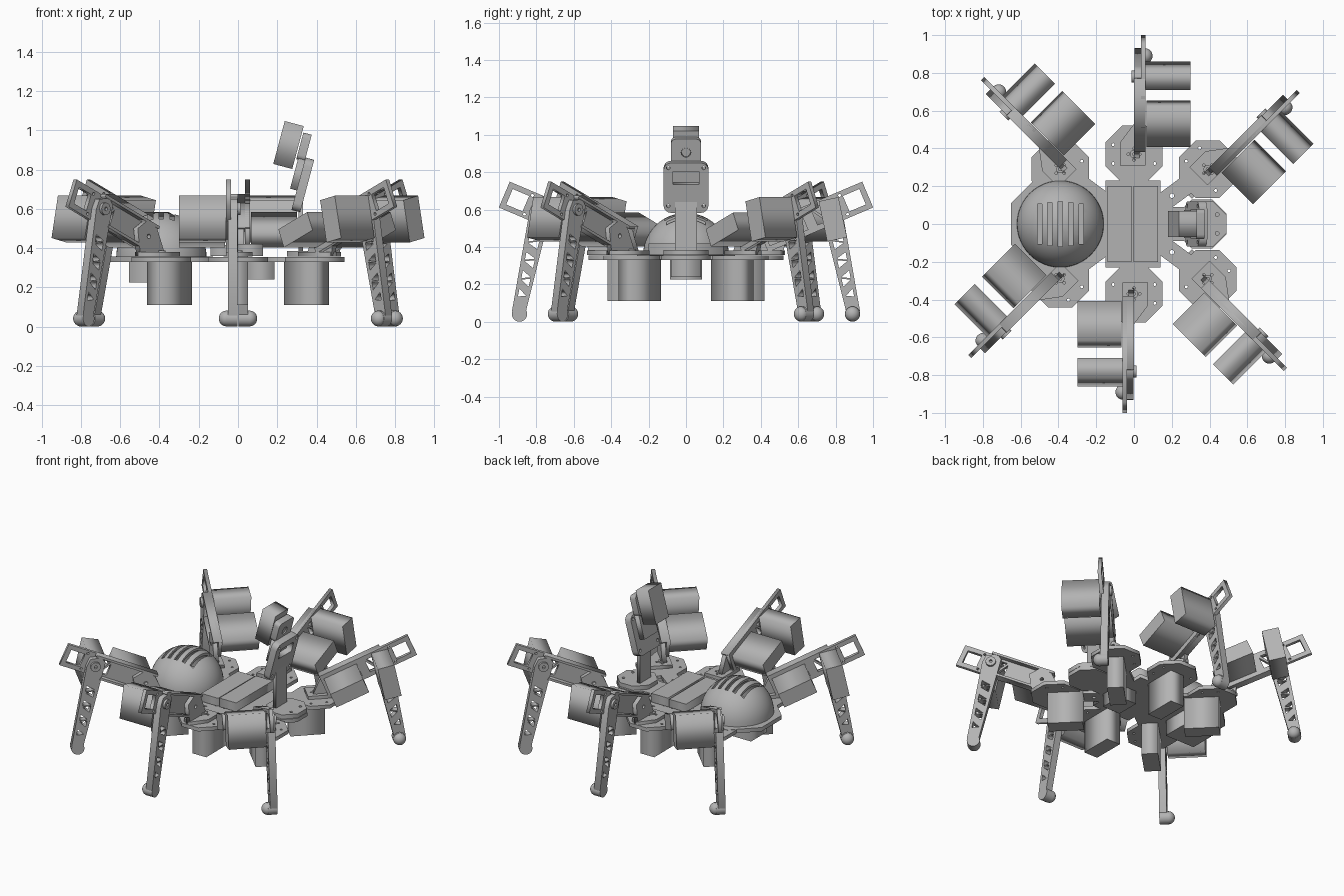
import bpy
import bmesh
from math import radians, sin, cos, pi
from mathutils import Matrix, Vector

old = bpy.data.objects.get("Cube")
if old:
    bpy.data.objects.remove(old)

grey = bpy.data.materials.new("plain_grey")
grey.use_nodes = True
colour = (0.45, 0.45, 0.45, 1)
grey.diffuse_color = colour
grey.node_tree.nodes["Principled BSDF"].inputs["Base Color"].default_value = colour

scene_objects = bpy.context.scene.collection.objects
# Stands a flat plate upright: its u runs along y, its v along z, its thickness along x
UPRIGHT = Matrix(((0, 0, 1, 0), (1, 0, 0, 0), (0, 1, 0, 0), (0, 0, 0, 1)))
move = Matrix.Translation


def add(name, mesh, matrix=None):
    if not mesh.materials:
        mesh.materials.append(grey)
    obj = bpy.data.objects.new(name, mesh)
    scene_objects.link(obj)
    if matrix:
        obj.matrix_world = matrix
    return obj


def baked(obj):
    bpy.context.view_layer.update()
    graph = bpy.context.evaluated_depsgraph_get()
    return bpy.data.meshes.new_from_object(obj.evaluated_get(graph))


def plate(outline, holes, low, high, matrix=None):
    """Flat plate with holes, from low to high along its thickness."""
    curve = bpy.data.curves.new("outline", "CURVE")
    curve.dimensions = "2D"
    curve.fill_mode = "BOTH"
    curve.extrude = (high - low) / 2
    for points in [outline] + list(holes):
        spline = curve.splines.new("POLY")
        spline.points.add(len(points) - 1)
        for p, (u, v) in zip(spline.points, points):
            p.co = (u, v, 0, 1)
        spline.use_cyclic_u = True
    temp = bpy.data.objects.new("outline", curve)
    scene_objects.link(temp)
    mesh = baked(temp)
    bpy.data.objects.remove(temp)
    mesh.materials.clear()
    mesh.transform((matrix or Matrix()) @ move((0, 0, (low + high) / 2)))
    return mesh


def ring(x, y, r, n=12, turn=0.0):
    return [(x + r * cos(turn + 2 * pi * i / n), y + r * sin(turn + 2 * pi * i / n)) for i in range(n)]


def octagon(x, y, half):
    return ring(x, y, half / cos(pi / 8), 8, pi / 8)


def rect(u0, u1, v0, v1):
    return [(u0, v0), (u1, v0), (u1, v1), (u0, v1)]


def rounded(hu, hv, r):
    pts = []
    for k, (su, sv) in enumerate([(1, 1), (-1, 1), (-1, -1), (1, -1)]):
        for i in range(5):
            a = (k + i / 4) * pi / 2
            pts.append((su * (hu - r) + r * cos(a), sv * (hv - r) + r * sin(a)))
    return pts


def box(x0, x1, y0, y1, z0, z1, matrix=None):
    return plate(rect(x0, x1, y0, y1), [], z0, z1, matrix)


def ball(centre, scale, n=24):
    mesh = bpy.data.meshes.new("ball")
    bm = bmesh.new()
    bmesh.ops.create_uvsphere(bm, u_segments=n, v_segments=n // 2, radius=1)
    bm.transform(move(centre) @ Matrix.Diagonal((*scale, 1)))
    bm.to_mesh(mesh)
    bm.free()
    return mesh


def smooth(obj):
    bpy.ops.object.select_all(action="DESELECT")
    obj.select_set(True)
    bpy.context.view_layer.objects.active = obj
    bpy.ops.object.shade_smooth_by_angle(angle=radians(35))


# ---- One leg: y runs outward from the hip, x is the servo side ----
femur = move((0, 0.04, 0.442)) @ UPRIGHT @ Matrix.Rotation(radians(23), 4, "Z")
shin_servo = move((0, 0.415, 0.548)) @ UPRIGHT @ Matrix.Rotation(radians(12), 4, "Z")
screws = [p for a in range(4) for p in [(0.03 * cos(a * pi / 2), 0.03 * sin(a * pi / 2))]]

# Lightening triangles that alternate up the shin
foot_in, foot_out = Vector((0.485, 0.06)), Vector((0.56, 0.06))
knee_in, knee_out = Vector((0.345, 0.62)), Vector((0.465, 0.6))


def shin_point(across, up):
    return tuple(foot_in.lerp(knee_in, up).lerp(foot_out.lerp(knee_out, up), across))


triangles = []
for i in range(7):
    a, b = 0.14 + i * 0.09, 0.14 + i * 0.09 + 0.075
    s = 0.22 if i % 2 else 0.78
    triangles.append([shin_point(s, a), shin_point(s, b), shin_point(1 - s, b if i % 2 else a)])
shin_outline = [tuple(foot_in), (0.5, 0.02), (0.54, 0.02), tuple(foot_out),
                tuple(knee_out), (0.44, 0.65), (0.37, 0.655), tuple(knee_in)]

femur_holes = [rect(0.485, 0.58, -0.045, 0.045), ring(0.47, 0.055, 0.008), ring(0.47, -0.055, 0.008),
               [(0.3, -0.045), (0.35, -0.045), (0.3, 0.035)], [(0.36, 0.045), (0.36, -0.035), (0.31, 0.045)]]

leg_parts = {
    "hip_plate": plate(octagon(0, 0, 0.152), [ring(x, y, 0.008) for x in (-0.11, 0.11) for y in (-0.05, 0.05)],
                       0.33, 0.355),
    "hip_servo": box(-0.052, 0.052, -0.17, 0.05, 0.11, 0.335),
    "hip_turntable": plate([(-0.075, -0.06), (0.06, -0.06), (0.06, 0.13), (0, 0.16), (-0.075, 0.06)],
                           [ring(x, y, 0.007) for x, y in screws], 0.358, 0.38),
    "hip_horn": plate(ring(0, 0, 0.022), [ring(0, 0, 0.008)], 0.38, 0.388),
    "hip_upright": plate([(-0.03, 0.36), (0.15, 0.36), (0.17, 0.5), (0.1, 0.54), (0.03, 0.5)],
                         [ring(0.09, 0.46, 0.012)], 0.0, 0.03, UPRIGHT),
    "thigh_plate": plate(rect(0, 0.61, -0.075, 0.075), femur_holes, 0.036, 0.06, femur),
    "thigh_top_rail": box(0, 0.42, 0.06, 0.075, 0, 0.06, femur),
    "thigh_bottom_rail": box(0, 0.34, -0.075, -0.06, 0, 0.06, femur),
    "thigh_servo": box(0.01, 0.235, -0.05, 0.05, 0.065, 0.3, femur @ move((0.01, 0, 0))),
    "shin_servo": box(-0.054, 0.054, -0.11, 0.11, 0.06, 0.3, shin_servo),
    "shin": plate(shin_outline, triangles, 0.003, 0.05, UPRIGHT),
    "knee_horn": plate(ring(0.41, 0.6, 0.032, 16), [ring(0.41, 0.6, 0.01)], -0.012, 0.003, UPRIGHT),
    "foot_pad": plate(ring(0.52, 0.042, 0.041, 20), [], 0.003, 0.062, UPRIGHT),
    "foot_cap": ball((0.06, 0.52, 0.042), (0.038, 0.04, 0.04)),
}
for poly in leg_parts["foot_cap"].polygons:
    poly.use_smooth = True

hips = {"back": (0, 0.37, 0), "back_left": (0.39, 0.29, -45), "front_left": (0.39, -0.29, -135),
        "front": (0, -0.37, 180), "front_right": (-0.39, -0.29, 135), "back_right": (-0.39, 0.29, 45)}
for place, (x, y, turn) in hips.items():
    for part, mesh in leg_parts.items():
        add(f"{place}_{part}", mesh, move((x, y, 0)) @ Matrix.Rotation(radians(turn), 4, "Z"))

# ---- Body deck ----
bolt_holes = [ring(x, y, 0.01) for x in (-0.03, 0.03) for y in (-0.185, 0.185)]
add("hub_plate", plate(rect(-0.15, 0.14, -0.23, 0.23), bolt_holes, 0.33, 0.355))
for name, sx, sy in (("left_back", 1, 1), ("left_front", 1, -1), ("right_back", -1, 1), ("right_front", -1, -1)):
    arm = plate(rect(0.08, 0.4, -0.05, 0.05), [ring(0.25, 0, 0.012)], 0.33, 0.355)
    arm.transform(Matrix.Rotation(Vector((sx, 0)).angle_signed(Vector((sx * 0.39, sy * 0.29))) * -1
                                  + (pi if sx < 0 else 0), 4, "Z"))
    add(f"{name}_arm", arm)
add("head_deck", plate(octagon(0.36, 0, 0.13), [], 0.33, 0.355))
add("head_bridge", box(0.12, 0.3, -0.09, 0.09, 0.33, 0.355))
add("dome_deck", plate(octagon(-0.39, 0, 0.262), [], 0.33, 0.357))
add("right_battery", box(-0.14, -0.012, -0.2, 0.2, 0.36, 0.415))
add("left_battery", box(-0.002, 0.126, -0.2, 0.2, 0.36, 0.42))
add("head_pan_servo", box(0.05, 0.185, -0.08, 0.08, 0.24, 0.335))
add("lower_electronics", box(-0.555, -0.33, -0.085, 0.085, 0.225, 0.335))

# ---- Vented dome: half shell with slots cut through it ----
dome_mesh = ball((-0.39, 0, 0.355), (0.23, 0.23, 0.228), 48)
bm = bmesh.new()
bm.from_mesh(dome_mesh)
bmesh.ops.bisect_plane(bm, geom=bm.verts[:] + bm.edges[:] + bm.faces[:], dist=1e-5,
                       plane_co=(0, 0, 0.356), plane_no=(0, 0, 1), clear_inner=True)
bm.to_mesh(dome_mesh)
bm.free()
raw_dome = add("raw_dome", dome_mesh)
shell = raw_dome.modifiers.new("shell", "SOLIDIFY")
shell.thickness = 0.015
cutters = []
for i in range(5):
    reach = (0.105, 0.115, 0.12, 0.115, 0.105)[i]
    x = -0.5 + i * 0.055
    cutter = add("slot_cutter", box(x - 0.012, x + 0.012, -reach, reach, 0.42, 0.7))
    cutter.hide_render = True
    cut = raw_dome.modifiers.new("slot", "BOOLEAN")
    cut.operation = "DIFFERENCE"
    cut.object = cutter
    cutters.append(cutter)
dome = add("vented_dome", baked(raw_dome))
for helper in cutters + [raw_dome]:
    bpy.data.objects.remove(helper)
smooth(dome)

# ---- Head: upright stem with a tilted bracket and camera block ----
add("stem_foot", plate(octagon(0.37, 0, 0.12), [ring(0.44, y, 0.01) for y in (-0.05, 0.05)], 0.357, 0.385))
add("stem", plate(rect(-0.06, 0.06, 0.36, 0.73), [], 0.308, 0.332, UPRIGHT))


def tilted(x, z):
    return move((x, 0, z)) @ Matrix.Rotation(radians(15), 4, "Y") @ UPRIGHT


add("tilt_bracket", plate(rounded(0.12, 0.138, 0.04),
                          [rect(-0.07, 0.07, 0.02, 0.09)] + [ring(y, z, 0.01) for y in (-0.095, 0.095)
                                                             for z in (-0.1, 0.11)],
                          -0.023, 0.023, tilted(0.33, 0.722)))
add("tilt_servo", box(-0.075, 0.075, -0.08, 0.08, -0.02, 0.02, tilted(0.305, 0.775)))
add("camera_mount", plate(rounded(0.08, 0.07, 0.025), [ring(0, -0.005, 0.026, 16)], -0.022, 0.022,
                          tilted(0.336, 0.915)))
add("camera_mount_pin", plate(ring(0, -0.005, 0.024, 16), [], -0.022, 0.016, tilted(0.336, 0.915)))
add("camera_block", box(-0.07, 0.07, -0.113, 0.113, -0.05, 0.05, tilted(0.257, 0.925)))
